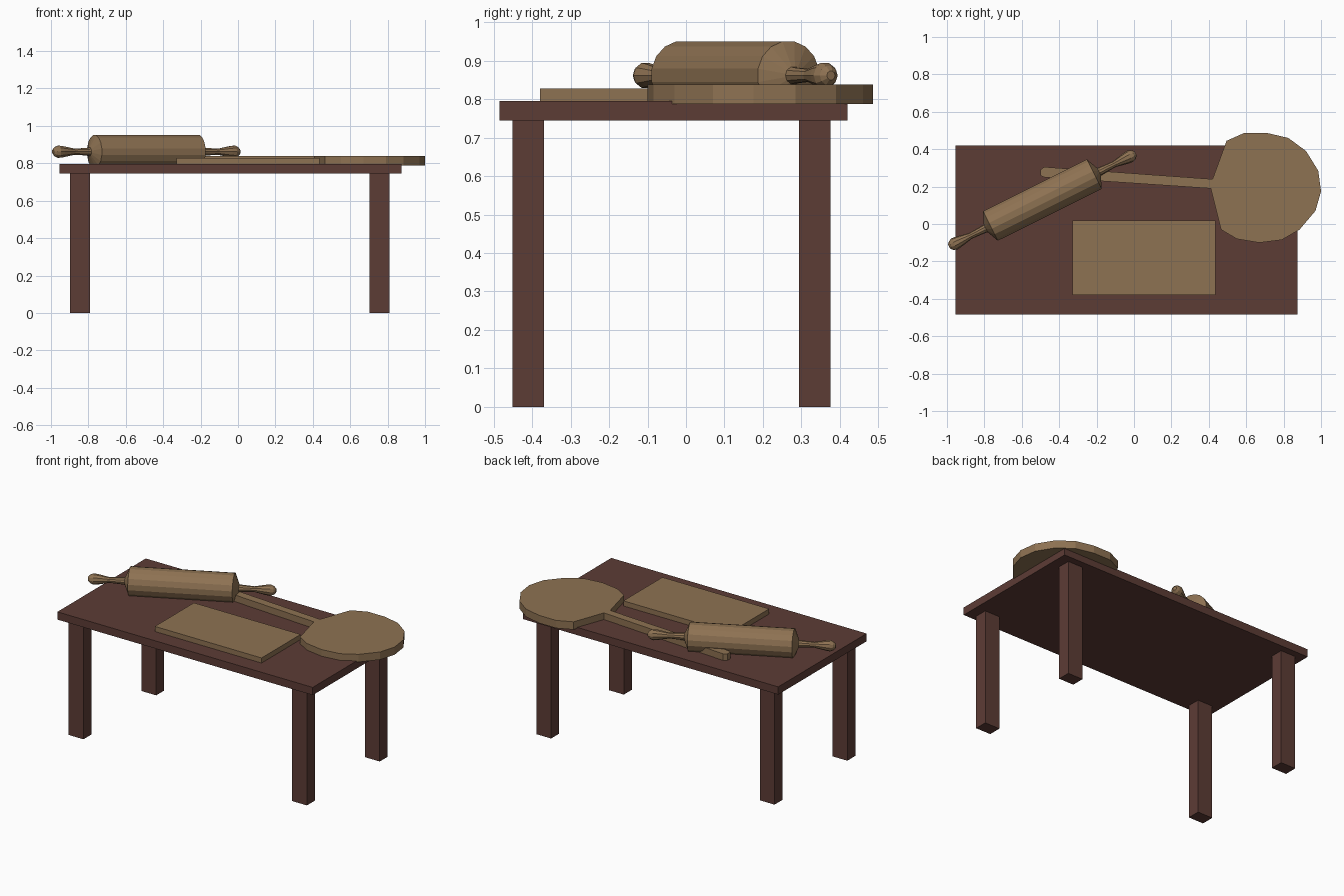
import bpy
import bmesh
from math import radians
from mathutils import Matrix, Vector

default = bpy.data.objects.get("Cube")
if default:
    bpy.data.objects.remove(default, do_unlink=True)


def material(name, rgb):
    mat = bpy.data.materials.new(name)
    mat.use_nodes = True
    color = (*rgb, 1)
    mat.diffuse_color = color
    mat.node_tree.nodes["Principled BSDF"].inputs["Base Color"].default_value = color
    return mat


dark_wood = material("dark wood", (0.108, 0.045, 0.036))
light_wood = material("light wood", (0.27, 0.168, 0.085))


def finish(name, bm, mat):
    bmesh.ops.recalc_face_normals(bm, faces=bm.faces)
    mesh = bpy.data.meshes.new(name)
    bm.to_mesh(mesh)
    bm.free()
    mesh.materials.append(mat)
    obj = bpy.data.objects.new(name, mesh)
    bpy.context.collection.objects.link(obj)
    return obj


def box(name, low, high, mat):
    low, high = Vector(low), Vector(high)
    bm = bmesh.new()
    size = Matrix.Diagonal((*(high - low), 1))
    bmesh.ops.create_cube(bm, size=1, matrix=Matrix.Translation((low + high) / 2) @ size)
    return finish(name, bm, mat)


def slab(name, outline, bottom, top, mat):
    bm = bmesh.new()
    face = bm.faces.new([bm.verts.new((x, y, bottom)) for x, y in outline])
    grown = bmesh.ops.extrude_face_region(bm, geom=[face], use_keep_orig=True)
    verts = [v for v in grown["geom"] if isinstance(v, bmesh.types.BMVert)]
    bmesh.ops.translate(bm, verts=verts, vec=(0, 0, top - bottom))
    return finish(name, bm, mat)


def turned(name, profile, sides, mat):
    """Lathe (distance along x, radius) pairs around the x axis."""
    bm = bmesh.new()
    rings = []
    for along, radius in profile:
        ring = []
        for i in range(sides):
            turn = Matrix.Rotation(radians(360 * (i + 0.5) / sides), 3, "X")
            ring.append(bm.verts.new(turn @ Vector((along, 0, radius))))
        rings.append(ring)
    for a, b in zip(rings, rings[1:]):
        for i in range(sides):
            j = (i + 1) % sides
            bm.faces.new((a[i], a[j], b[j], b[i]))
    bm.faces.new(rings[0])
    bm.faces.new(rings[-1])
    return finish(name, bm, mat)


# Table
box("table_top", (-0.955, -0.485, 0.745), (0.875, 0.42, 0.795), dark_wood)
for side, x in (("right", -0.845), ("left", 0.757)):
    for end, y in (("front", -0.41), ("back", 0.335)):
        box(f"{end}_{side}_leg", (x - 0.053, y - 0.041, 0), (x + 0.053, y + 0.041, 0.75), dark_wood)

# Flat rectangular board
box("cutting_board", (-0.33, -0.38, 0.79), (0.435, 0.02, 0.828), light_wood)

# Round paddle with a long handle, outlined as one piece
paddle = [
    (0.42, 0.24), (0.495, 0.445), (0.59, 0.487), (0.71, 0.487), (0.825, 0.46),
    (0.92, 0.39), (0.985, 0.285), (1, 0.175), (0.97, 0.07), (0.885, -0.03),
    (0.79, -0.085), (0.67, -0.1), (0.55, -0.08), (0.465, -0.03), (0.41, 0.19),
    (-0.48, 0.25), (-0.5, 0.26), (-0.5, 0.29), (-0.48, 0.305),
]
slab("pizza_paddle", paddle, 0.788, 0.838, light_wood)

# Rolling pin: barrel with shallow conical ends, and a mirrored pair of handles
barrel = [(-0.34, 0.02), (-0.31, 0.09), (0.31, 0.09), (0.34, 0.02)]
handle = [(0.32, 0.025), (0.36, 0.021), (0.43, 0.017), (0.5, 0.031),
          (0.525, 0.034), (0.545, 0.026), (0.558, 0.012)]
pin = [turned("rolling_pin_barrel", barrel, 16, light_wood)]
for side, sign in (("right", -1), ("left", 1)):
    profile = [(sign * along, radius) for along, radius in handle]
    pin.append(turned(f"rolling_pin_{side}_handle", profile, 10, light_wood))
for part in pin:
    part.location = (-0.49, 0.128, 0.862)
    part.rotation_euler.z = radians(26.5)
